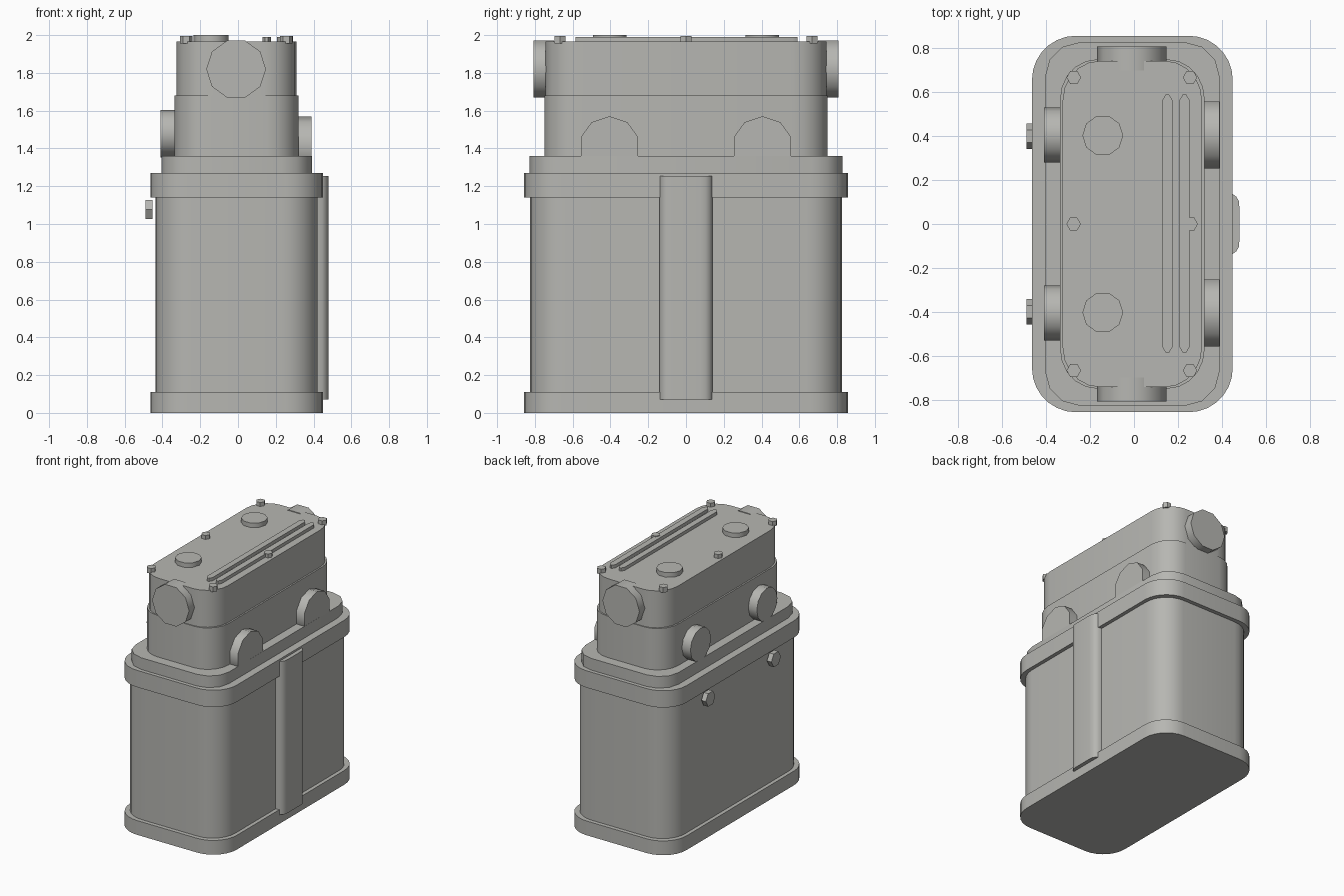
import bpy, bmesh, math
from mathutils import Matrix, Vector

if "Cube" in bpy.data.objects:
    bpy.data.objects.remove(bpy.data.objects["Cube"])

metal = bpy.data.materials.new("grey metal")
metal.diffuse_color = (0.47, 0.47, 0.445, 1)
metal.use_nodes = True
metal.node_tree.nodes["Principled BSDF"].inputs["Base Color"].default_value = metal.diffuse_color


def prism(name, outline, depth, matrix=Matrix(), angle=40):
    """Extrude a 2D outline along local z, then place it with a matrix."""
    bm = bmesh.new()
    face = bm.faces.new([bm.verts.new((u, v, 0)) for u, v in outline])
    out = bmesh.ops.extrude_face_region(bm, geom=[face])
    verts = [g for g in out["geom"] if isinstance(g, bmesh.types.BMVert)]
    bmesh.ops.translate(bm, verts=verts, vec=(0, 0, depth))
    bm.transform(matrix)
    bmesh.ops.recalc_face_normals(bm, faces=bm.faces)
    me = bpy.data.meshes.new(name)
    bm.to_mesh(me)
    bm.free()
    me.materials.append(metal)
    ob = bpy.data.objects.new(name, me)
    bpy.context.collection.objects.link(ob)
    bpy.ops.object.select_all(action='DESELECT')
    ob.select_set(True)
    bpy.context.view_layer.objects.active = ob
    bpy.ops.object.shade_smooth_by_angle(angle=math.radians(angle))
    return ob


def rounded(hx, hy, rx, ry, seg):
    """Rectangle with rounded corners."""
    pts = []
    for q, (sx, sy) in enumerate([(1, 1), (-1, 1), (-1, -1), (1, -1)]):
        for i in range(seg + 1):
            a = math.pi / 2 * (q + i / seg)
            pts.append((sx * (hx - rx) + rx * math.cos(a),
                        sy * (hy - ry) + ry * math.sin(a)))
    return pts


def ngon(n, r, turn=0.0):
    return [(r * math.cos(turn + math.tau * i / n),
             r * math.sin(turn + math.tau * i / n)) for i in range(n)]


def facing(pos, direction):
    """Matrix that points local z along a horizontal direction, local y up."""
    d = Vector(direction)
    up = Vector((0, 0, 1))
    m = Matrix((up.cross(d), up, d)).transposed().to_4x4()
    return Matrix.Translation(pos) @ m


# Stacked housing: name, half x, half y, corner rx, ry, segments, z bottom, z top
for name, hx, hy, rx, ry, seg, z0, z1 in [
        ("base_flange", 0.457, 0.857, 0.20, 0.20, 7, 0.0, 0.11),
        ("tank_body", 0.428, 0.825, 0.19, 0.19, 7, 0.10, 1.15),
        ("top_flange", 0.457, 0.857, 0.20, 0.20, 7, 1.14, 1.27),
        ("shoulder_plate", 0.398, 0.828, 0.16, 0.16, 3, 1.26, 1.36),
        ("head_block", 0.329, 0.75, 0.17, 0.18, 5, 1.35, 1.68),
        ("head_cover", 0.317, 0.743, 0.17, 0.18, 5, 1.67, 1.965)]:
    prism(name, rounded(hx, hy, rx, ry, seg), z1 - z0,
          Matrix.Translation((-0.0075, 0, z0)))

# Vertical rib on the right side
half = [(0.40, 0.142), (0.445, 0.14), (0.465, 0.125), (0.477, 0.105), (0.48, 0.075)]
prism("side_rib", half + [(x, -y) for x, y in reversed(half)], 1.185,
      Matrix.Translation((0, 0, 0.07)))

for s in (-1, 1):
    # End caps, side caps and side bolts
    prism("end_cap", ngon(10, 0.158), 0.11,
          facing((-0.01, s * 0.698, 1.82), (0, s, 0)))
    prism("right_cap", ngon(10, 0.16, math.pi / 2), 0.09,
          facing((0.30, s * 0.405, 1.41), (1, 0, 0)))
    prism("left_cap", ngon(12, 0.126), 0.09,
          facing((-0.319, s * 0.405, 1.478), (-1, 0, 0)))
    prism("side_bolt", ngon(6, 0.058), 0.038,
          facing((-0.452, s * 0.40, 1.077), (-1, 0, 0)))
    # Round filler plugs on the cover
    prism("filler_plug", ngon(10, 0.093), 0.05,
          Matrix.Translation((-0.142, s * 0.403, 1.95)))

# Hex bolts around the cover
for x, y in [(-0.275, 0), (0.258, 0)] + [
        (x, y) for x in (-0.274, 0.255) for y in (-0.667, 0.667)]:
    prism("cover_bolt", ngon(6, 0.033), 0.04,
          Matrix.Translation((x, y, 1.955)))

# Long pointed ridges on the cover
for x in (0.152, 0.23):
    w, l = 0.023, 0.587
    ridge = [(w, l - 0.025), (0.008, l), (-0.008, l), (-w, l - 0.025)]
    prism("cover_ridge", ridge + [(-u, -v) for u, v in ridge], 0.03,
          Matrix.Translation((x, 0.002, 1.96)))
